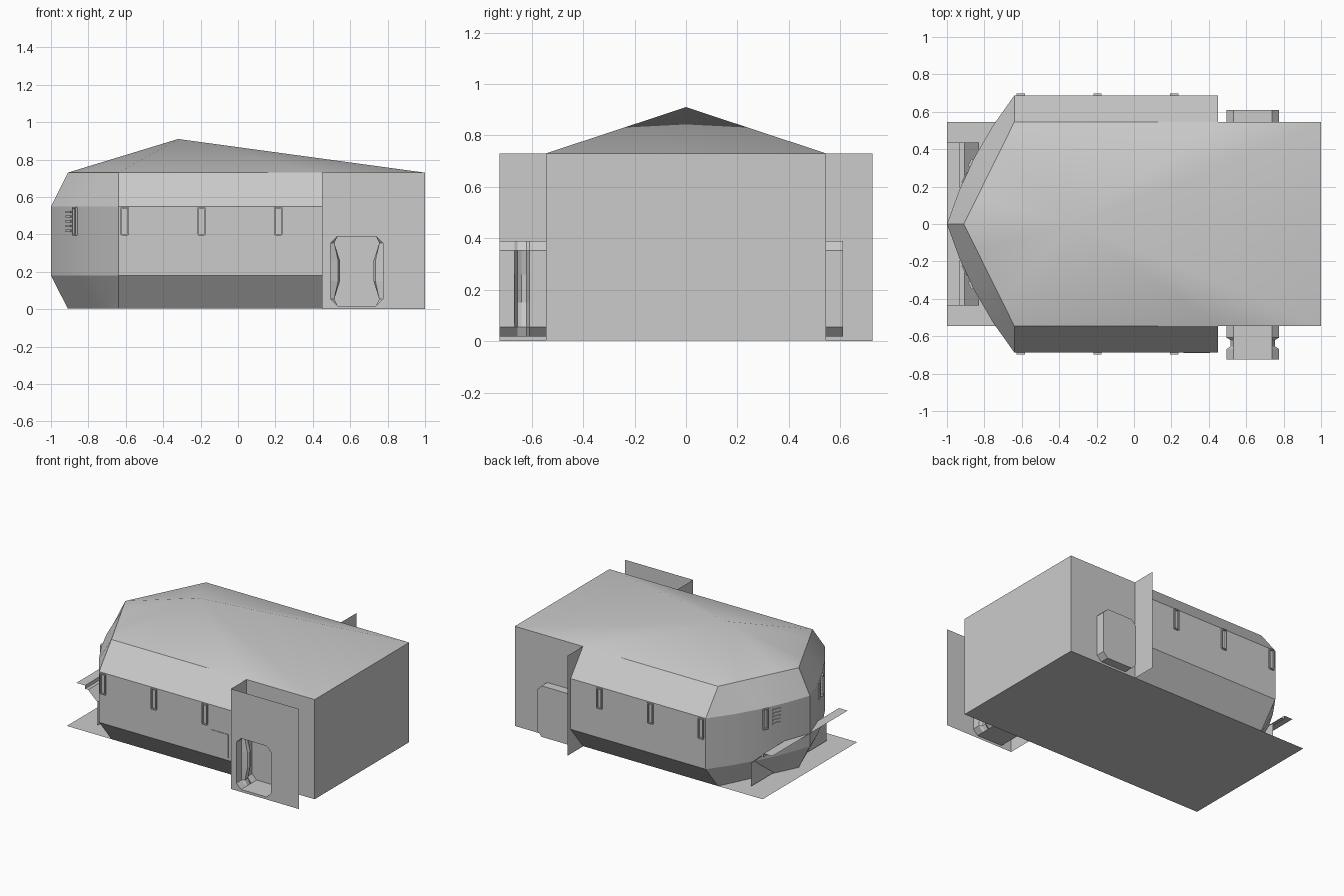
import bpy, bmesh, math
from mathutils import Vector

if "Cube" in bpy.data.objects:
    bpy.data.objects.remove(bpy.data.objects["Cube"])


def finish(name, bm, smooth=False):
    bmesh.ops.remove_doubles(bm, verts=bm.verts, dist=0.0002)
    bmesh.ops.recalc_face_normals(bm, faces=bm.faces)
    me = bpy.data.meshes.new(name)
    bm.to_mesh(me)
    bm.free()
    ob = bpy.data.objects.new(name, me)
    bpy.context.collection.objects.link(ob)
    if smooth:
        bpy.ops.object.select_all(action='DESELECT')
        ob.select_set(True)
        bpy.context.view_layer.objects.active = ob
        bpy.ops.object.shade_smooth_by_angle(angle=math.radians(25))
    return ob


def face(bm, pts):
    return bm.faces.new([bm.verts.new(p) for p in pts])


def sheet(name, pts):
    bm = bmesh.new()
    face(bm, pts)
    return finish(name, bm)


def box(name, c, size, angle=0.0):
    bm = bmesh.new()
    bmesh.ops.create_cube(bm, size=1)
    for v in bm.verts:
        v.co = Vector(a * b for a, b in zip(v.co, size))
    ob = finish(name, bm)
    ob.location = c
    ob.rotation_euler.z = angle
    return ob


def loft(bm, rings):
    n = len(rings[0])
    for a, b in zip(rings, rings[1:]):
        for i in range(n):
            j = (i + 1) % n
            face(bm, [a[i], a[j], b[j], b[i]])


# Hull: chamfered sides, bulged pointed nose, straight rear block, low pyramid roof
def nose_point(t, x0, w, bulge):
    k = bulge * 4 * t * (1 - t)
    return (x0 + (-0.64 - x0) * t - 0.887 * k, w * t + 0.463 * k)


steps = [0, 0.25, 0.5, 0.75, 1]
inner = [nose_point(t, -0.91, 0.545, 0) for t in steps] + [(0.45, 0.545)]
outer = [nose_point(t, -1.0, 0.687, 0.035) for t in steps] + [(0.45, 0.687)]
levels = [(0.003, inner), (0.18, outer), (0.55, outer), (0.73, inner)]
apex = (-0.32, 0, 0.91)
bm = bmesh.new()
for s in (1, -1):
    for (z0, a), (z1, b) in zip(levels, levels[1:]):
        for i in range(len(a) - 1):
            face(bm, [(a[i][0], s * a[i][1], z0), (a[i + 1][0], s * a[i + 1][1], z0),
                      (b[i + 1][0], s * b[i + 1][1], z1), (b[i][0], s * b[i][1], z1)])
    face(bm, [(0.45, s * .545, .003), (1, s * .545, .003), (1, s * .545, .73), (0.45, s * .545, .73)])
    face(bm, [(1, 0, .003), (1, s * .545, .003), (1, s * .545, .73), (1, 0, .73)])
    rim = inner + [(1, 0.545), (1, 0)]
    for p, q in zip(rim, rim[1:]):
        face(bm, [(p[0], s * p[1], .73), (q[0], s * q[1], .73), apex])
finish("hull", bm, True)

# Floor plate and belly hatch
sheet("floor_plate", [(-1, -.545, .003), (-1, .545, .003), (1, .545, .003), (1, -.545, .003)])
h, c = 0.18, 0.13
sheet("belly_hatch", [(0.09 + x, y, 0) for x, y in
                      [(h, c), (c, h), (-c, h), (-h, c), (-h, -c), (-c, -h), (c, -h), (h, -c)]])

# Bulkhead fins closing the side bays
for s, n in ((1, "back"), (-1, "front")):
    sheet(n + "_bulkhead", [(.45, s * .545, 0), (.45, s * .725, 0), (.45, s * .725, .73), (.45, s * .545, .73)])


# Chamfered door outline in the xz plane, optionally pinched at the sides
def door_ring(y, pinch=0.0, edge=0.0):
    x0, x1, z0, z1, k = 0.495, 0.775, 0.018, 0.39, 0.037
    a, b = x0 + edge, x1 - edge
    return [(x0 + k, y, z0), (x1 - k, y, z0), (b, y, z0 + k), (b - pinch, y, 0.15), (b - pinch, y, 0.26),
            (b, y, z1 - k), (x1 - k, y, z1), (x0 + k, y, z1), (a, y, z1 - k),
            (a + pinch, y, 0.26), (a + pinch, y, 0.15), (a, y, z0 + k)]


# Back door
bm = bmesh.new()
loft(bm, [door_ring(0.545), door_ring(0.61)])
face(bm, door_ring(0.61))
finish("back_door", bm)

# Front docking passage with pinched joint
bm = bmesh.new()
loft(bm, [door_ring(-0.725), door_ring(-0.668), door_ring(-0.655, 0.02, 0.02),
          door_ring(-0.64, 0.03, 0.02), door_ring(-0.62, 0.02, 0.02), door_ring(-0.608), door_ring(-0.545)])
finish("front_passage", bm)

# Front docking panel with door opening
bm = bmesh.new()
edges = []
for loop in ([(.45, -.725, 0), (1, -.725, 0), (1, -.725, .73), (.45, -.725, .73)], door_ring(-0.725)):
    vs = [bm.verts.new(p) for p in loop]
    edges += [bm.edges.new((vs[i], vs[(i + 1) % len(vs)])) for i in range(len(vs))]
bmesh.ops.triangle_fill(bm, edges=edges, use_beauty=True, use_dissolve=False)
finish("docking_panel", bm)

# Nose step: folded sheet running across the nose
prof = [(-1, .275), (-.93, .275), (-.93, .25), (-.905, .25), (-.83, .18), (-.83, .01)]
bm = bmesh.new()
for (xa, za), (xb, zb) in zip(prof, prof[1:]):
    face(bm, [(xa, -.435, za), (xb, -.435, zb), (xb, .435, zb), (xa, .435, za)])
finish("nose_step", bm)


# Slot window frame made of four bars
def slot(name, c, angle=0.0, w=0.036, hgt=0.145):
    ux = Vector((math.cos(angle), math.sin(angle), 0))
    for i, (dx, dz, sx, sz) in enumerate([(-w / 2, 0, .008, hgt), (w / 2, 0, .008, hgt),
                                          (0, hgt / 2, w, .008), (0, -hgt / 2, w, .008)]):
        box(f"{name}_bar_{i}", Vector(c) + ux * dx + Vector((0, 0, dz)), (sx, .022, sz), angle)


for s, n in ((1, "back"), (-1, "front")):
    for x in (-0.605, -0.195, 0.215):
        slot(n + "_window", (x, s * 0.687, 0.47))
    # Nose window and vent grille beside it
    ang = s * math.atan2(0.69, 0.36)
    px, py = nose_point(0.45, -1.0, 0.687, 0.035)
    slot(n + "_nose_window", (px, s * py, 0.47), ang)
    qx, qy = nose_point(0.34, -1.0, 0.687, 0.033)
    for i in range(5):
        box(n + "_vent", (qx, s * qy, 0.42 + i * 0.025), (.06, .012, .012), ang)

# Side service hatch
box("service_hatch", (0.335, -0.688, 0.285), (0.14, 0.006, 0.17))
